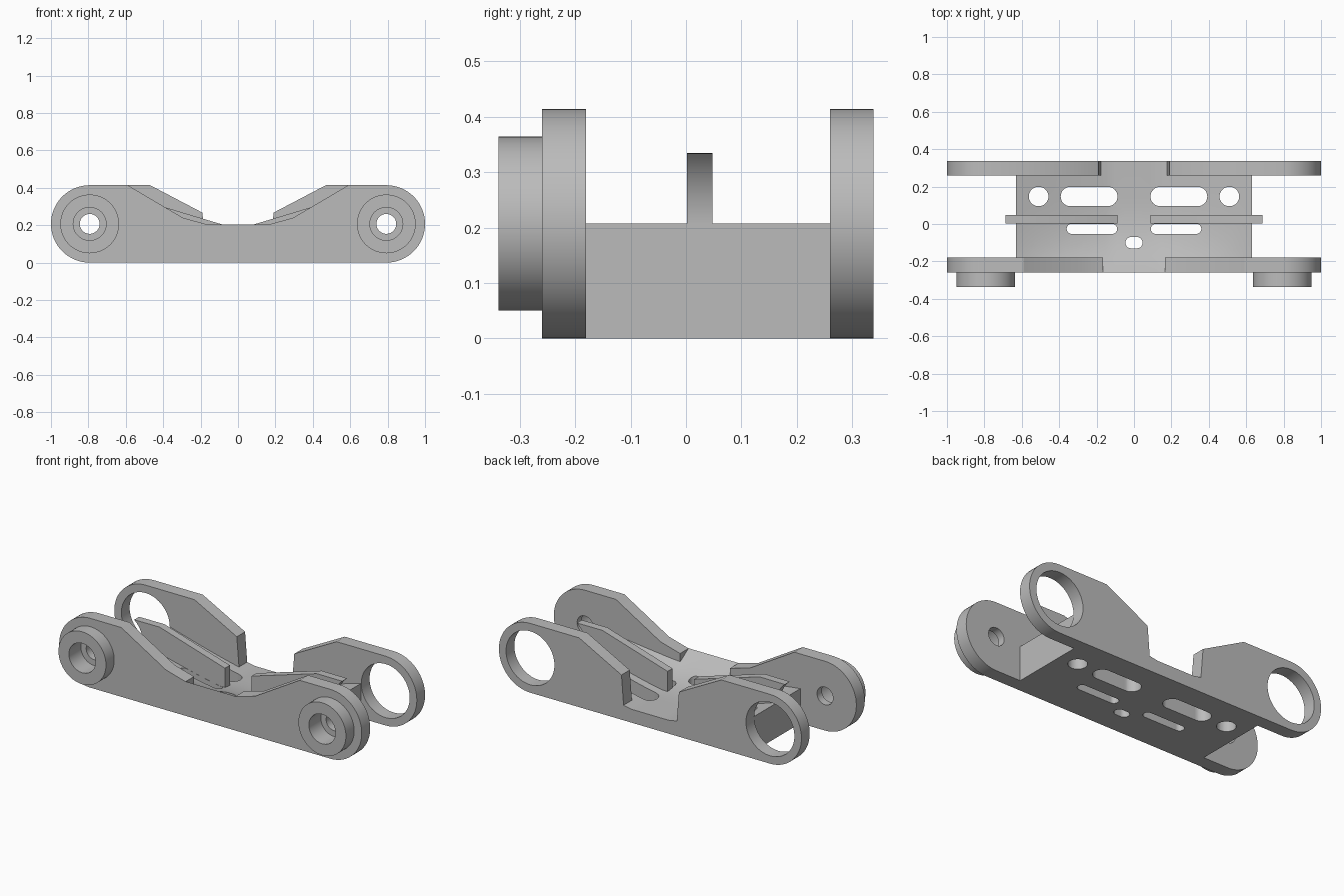
import bpy
import bmesh
from math import cos, sin, pi

if "Cube" in bpy.data.objects:
    bpy.data.objects.remove(bpy.data.objects["Cube"])

grey = bpy.data.materials.new("plain grey")
grey.use_nodes = True
grey.diffuse_color = (0.5, 0.5, 0.5, 1)
grey.node_tree.nodes["Principled BSDF"].inputs["Base Color"].default_value = (0.5, 0.5, 0.5, 1)

BORE_X, BORE_Z = 0.793, 0.207
FRONT, FRONT_IN, BACK_IN, BACK = -0.26, -0.18, 0.26, 0.338


def arc(cx, cy, r, start, end, steps=32):
    return [(cx + r * cos(start + (end - start) * i / steps),
             cy + r * sin(start + (end - start) * i / steps)) for i in range(steps + 1)]


def finish(name, bm):
    bmesh.ops.recalc_face_normals(bm, faces=bm.faces[:])
    mesh = bpy.data.meshes.new(name)
    bm.to_mesh(mesh)
    bm.free()
    mesh.materials.append(grey)
    obj = bpy.data.objects.new(name, mesh)
    bpy.context.collection.objects.link(obj)
    return obj


def prism(name, outline, low, high, axis="Y"):
    """Extrude an outline along y (points are x, z) or z (points are x, y)."""
    bm = bmesh.new()
    place = (lambda a, b: (a, low, b)) if axis == "Y" else (lambda a, b: (a, b, low))
    face = bm.faces.new([bm.verts.new(place(a, b)) for a, b in outline])
    moved = bmesh.ops.extrude_face_region(bm, geom=[face])["geom"]
    shift = (0, high - low, 0) if axis == "Y" else (0, 0, high - low)
    bmesh.ops.translate(bm, vec=shift, verts=[v for v in moved if isinstance(v, bmesh.types.BMVert)])
    return finish(name, bm)


def disc(name, r, low, high):
    return prism(name, arc(BORE_X, BORE_Z, r, 0, 2 * pi, 64)[:-1], low, high)


def bake(obj):
    """Replace the mesh by its evaluated result."""
    graph = bpy.context.evaluated_depsgraph_get()
    mesh = bpy.data.meshes.new_from_object(obj.evaluated_get(graph))
    obj.modifiers.clear()
    obj.data = mesh


def combine(obj, others, operation):
    for other in others:
        mod = obj.modifiers.new("cut", "BOOLEAN")
        mod.operation, mod.object, mod.solver = operation, other, "EXACT"
        bake(obj)
        bpy.data.objects.remove(other)


def mirror(obj):
    obj.modifiers.new("mirror", "MIRROR").use_mirror_merge = False
    bake(obj)


# Front lugs: sloped plate, round boss and stepped bore
round_end = arc(BORE_X, BORE_Z, 0.207, pi / 2, -pi / 2)
front = prism("front_lugs", [(0.165, 0), (0.165, 0.204), (0.295, 0.24), (0.59, 0.414)] + round_end,
              FRONT, FRONT_IN)
combine(front, [disc("boss", 0.157, -0.338, FRONT + 0.01)], "UNION")
combine(front, [disc("counterbore", 0.088, -0.4, -0.225), disc("bore", 0.053, -0.4, 0)], "DIFFERENCE")
mirror(front)

# Back lugs: plate with a large open ring
back = prism("back_lugs", [(0.175, 0), (0.175, 0.08), (0.19, 0.267), (0.47, 0.414)] + round_end,
             BACK_IN, BACK)
combine(back, [disc("ring_hole", 0.16, 0.2, 0.4)], "DIFFERENCE")
mirror(back)

# Centre ribs, hollowed at the outer end to clear the bore
rib_end = arc(BORE_X, BORE_Z, 0.165, 0.72 * pi, pi, 12)
ribs = prism("centre_ribs", [(0.088, 0.05), (0.088, 0.205), (0.52, 0.335)] + rib_end + [(0.63, 0.05)],
             0.002, 0.048)
mirror(ribs)


# Base with a dished top that rises to the ends and the front edge
def top_height(x, y):
    centre = 0.08 + 0.125 * (max(0, 0.2 - y) / 0.46) ** 3
    rise = max(0, abs(x) - 0.12) / 0.51
    return centre + (0.207 - centre) * rise ** 1.15


def dished_block(name, half, y0, y1, nx, ny):
    bm = bmesh.new()
    bmesh.ops.create_grid(bm, x_segments=nx, y_segments=ny, size=1)
    bottom = bm.faces[:]
    top = bmesh.ops.extrude_face_region(bm, geom=bottom)["geom"]
    raised = {v for v in top if isinstance(v, bmesh.types.BMVert)}
    for v in bm.verts:
        x = v.co.x * half
        y = y0 + (v.co.y + 1) / 2 * (y1 - y0)
        v.co = (x, y, top_height(x, y) if v in raised else 0)
    bmesh.ops.dissolve_limit(bm, angle_limit=0.001, verts=bm.verts[:], edges=bm.edges[:])
    bmesh.ops.triangulate(bm, faces=bm.faces[:])
    return finish(name, bm)


def slot(cx, cy, half, r):
    outline = arc(cx + half, cy, r, -pi / 2, pi / 2, 16) + arc(cx - half, cy, r, pi / 2, 1.5 * pi, 16)
    return prism("slot", outline, -0.1, 0.5, "Z")


base = dished_block("base", 0.63, FRONT, BACK_IN, 42, 18)
cutters = [slot(0, -0.1, 0.016, 0.03)]
for side in (-1, 1):
    cutters += [slot(side * 0.51, 0.147, 0.0005, 0.052),
                slot(side * 0.24, 0.147, 0.1, 0.052),
                slot(side * 0.225, -0.026, 0.108, 0.027)]
combine(base, cutters, "DIFFERENCE")

# Low bridge between the back lugs
bridge = dished_block("back_bridge", 0.18, BACK_IN, BACK, 12, 4)

# Smooth the rounded surfaces, keep edges crisp
bpy.ops.object.select_all(action="DESELECT")
for part in (front, back, ribs, base, bridge):
    part.select_set(True)
bpy.context.view_layer.objects.active = base
bpy.ops.object.shade_smooth_by_angle(angle=pi / 6)
